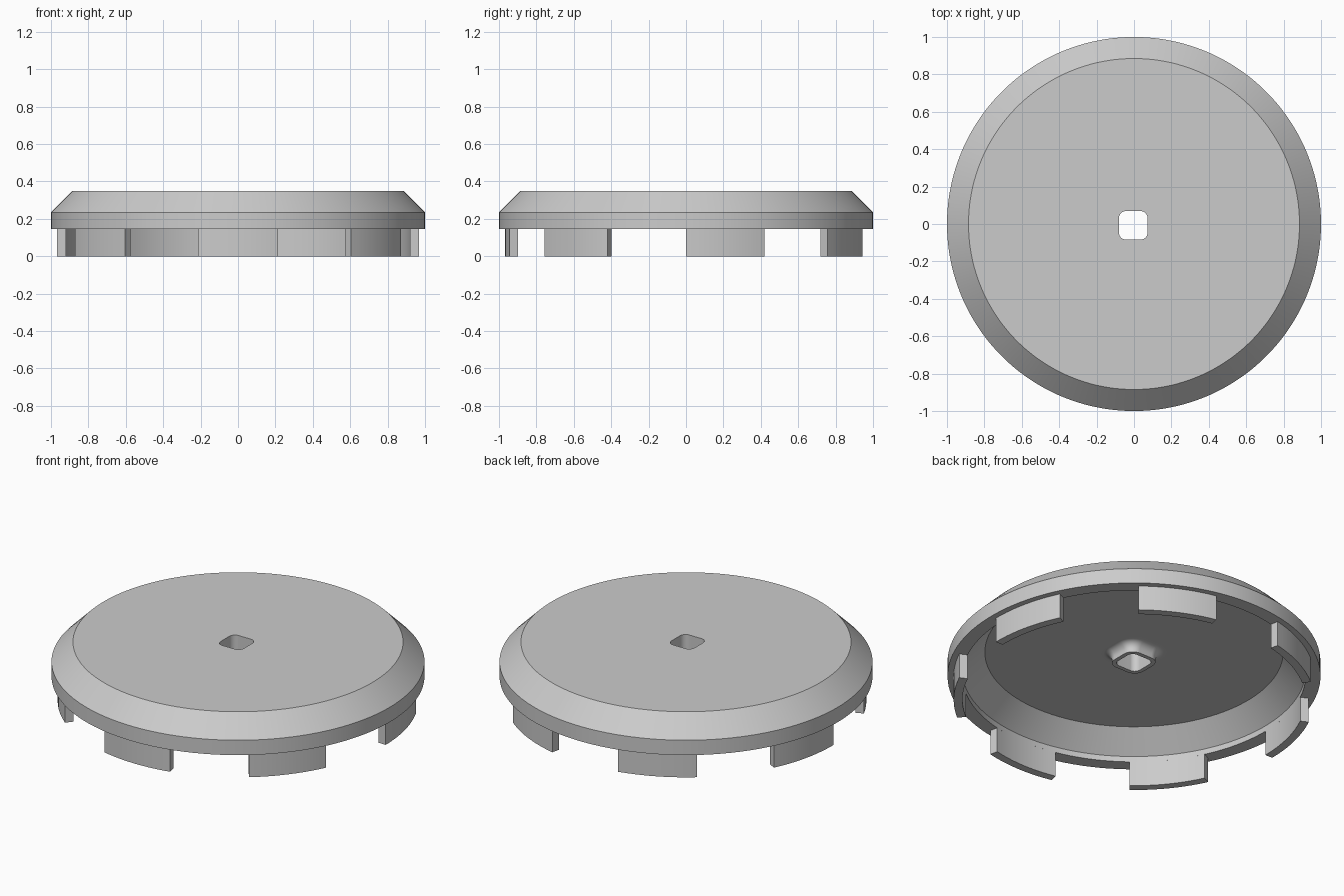
import bpy, bmesh, math

SEG = 128
TABS = 7
RIM_Z, TOP_Z, CEILING_Z, BOSS_Z = 0.147, 0.35, 0.295, 0.235
HOLE_CENTRE = (-0.004, -0.007)

cube = bpy.data.objects.get("Cube")
if cube:
    bpy.data.objects.remove(cube, do_unlink=True)

grey = bpy.data.materials.new("plain grey")
grey.use_nodes = True
grey.diffuse_color = (0.6, 0.6, 0.6, 1)
grey.node_tree.nodes["Principled BSDF"].inputs["Base Color"].default_value = (0.6, 0.6, 0.6, 1)


def finish(bm, name):
    """Turn a bmesh into a smooth-by-angle grey object."""
    bmesh.ops.recalc_face_normals(bm, faces=bm.faces)
    mesh = bpy.data.meshes.new(name)
    bm.to_mesh(mesh)
    bm.free()
    mesh.materials.append(grey)
    obj = bpy.data.objects.new(name, mesh)
    bpy.context.collection.objects.link(obj)
    bpy.ops.object.select_all(action="DESELECT")
    obj.select_set(True)
    bpy.context.view_layer.objects.active = obj
    bpy.ops.object.shade_smooth_by_angle(angle=math.radians(30))
    return obj


def ring(bm, half, radius, z):
    """Rounded square of given half width; a circle when half == radius."""
    cx, cy = (0, 0) if half == radius else HOLE_CENTRE
    verts = []
    for i in range(SEG):
        a = 2 * math.pi * (i + 0.5) / SEG
        c, s = math.cos(a), math.sin(a)
        flat = half - radius
        verts.append(bm.verts.new((cx + math.copysign(flat, c) + radius * c,
                                   cy + math.copysign(flat, s) + radius * s, z)))
    return verts


# Cap: closed section running over the outside, under the inside and up the hole
outside = [(0.885, TOP_Z), (1.0, 0.235), (1.0, RIM_Z)]
inside = [(0.92, RIM_Z), (0.92, 0.18), (0.80, CEILING_Z)]
section = [(r, r, z) for r, z in outside + inside]

# Boss under the ceiling, with a fillet where it meets the ceiling
fillet, steps = 0.045, 8
section.append((0.165, 0.125, CEILING_Z))
for k in range(steps + 1):
    t = math.pi / 2 * k / steps
    grow = fillet * (1 - math.sin(t))
    section.append((0.1 + grow, 0.06 + grow, CEILING_Z - fillet * (1 - math.cos(t))))
section += [(0.1, 0.06, BOSS_Z), (0.076, 0.036, BOSS_Z), (0.076, 0.036, TOP_Z)]

bm = bmesh.new()
rings = [ring(bm, *s) for s in section]
for k, lower in enumerate(rings):
    upper = rings[(k + 1) % len(rings)]
    for i in range(SEG):
        j = (i + 1) % SEG
        bm.faces.new((lower[i], lower[j], upper[j], upper[i]))
finish(bm, "cap")

# Clip tabs: curved blocks hanging from the rim, gaps as wide as the tabs
pitch = 2 * math.pi / TABS
arc_steps = 10
for n in range(TABS):
    bm = bmesh.new()
    slices = []
    for k in range(arc_steps + 1):
        a = pitch * (n + 0.5 * k / arc_steps)
        slices.append([bm.verts.new((r * math.cos(a), r * math.sin(a), z))
                       for r, z in ((0.92, 0), (0.967, 0), (0.967, RIM_Z), (0.92, RIM_Z))])
    for p, q in zip(slices, slices[1:]):
        for i in range(4):
            j = (i + 1) % 4
            bm.faces.new((p[i], p[j], q[j], q[i]))
    bm.faces.new(slices[0])
    bm.faces.new(slices[-1])
    finish(bm, f"clip_tab_{n + 1}")
